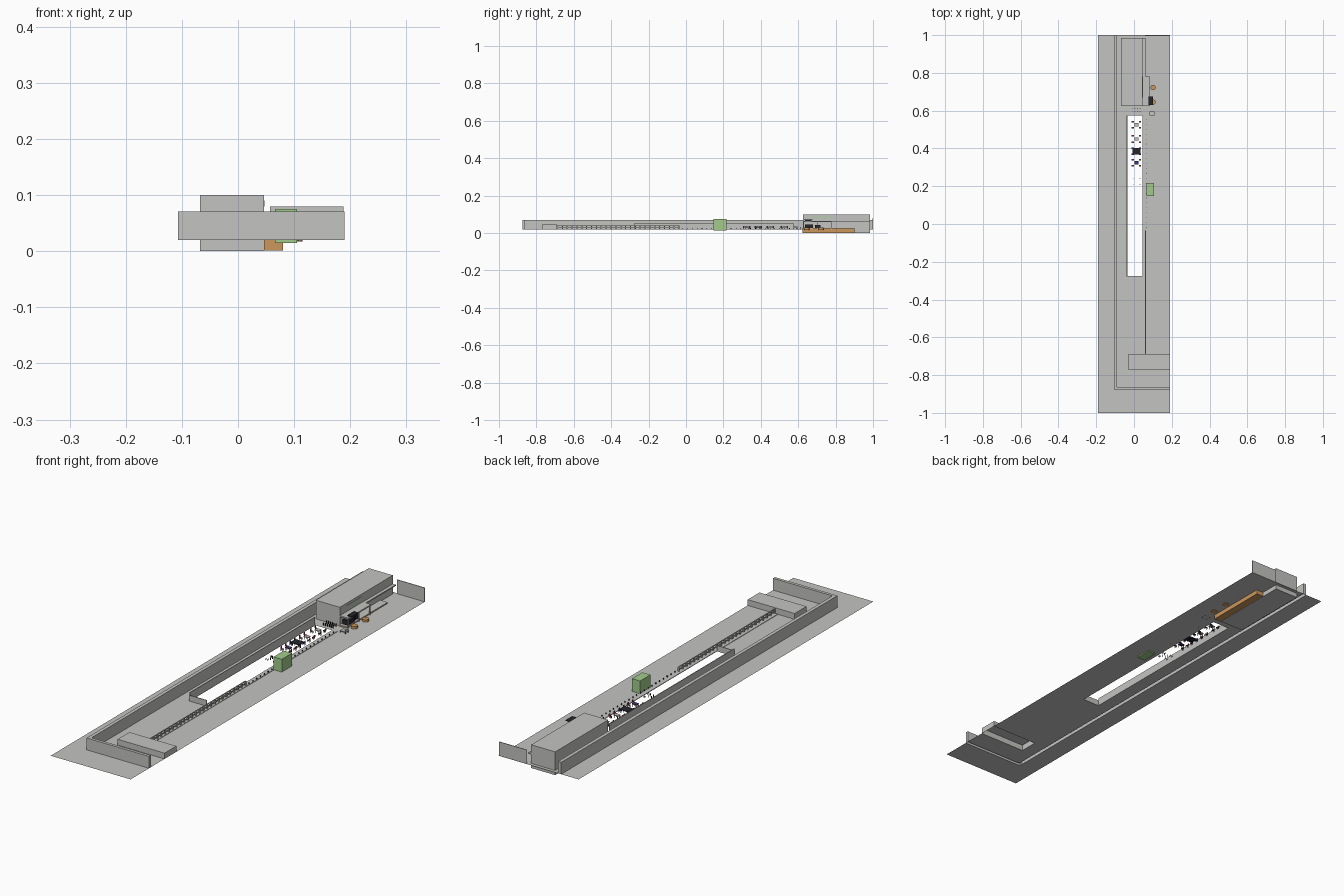
import bpy, bmesh, math

if "Cube" in bpy.data.objects:
    bpy.data.objects.remove(bpy.data.objects["Cube"])

def mat(name, r, g, b):
    m = bpy.data.materials.new(name)
    m.diffuse_color = (r, g, b, 1)
    m.use_nodes = True
    m.node_tree.nodes["Principled BSDF"].inputs["Base Color"].default_value = m.diffuse_color
    return m

GREY = mat("concrete_grey", .55, .55, .54)
GREEN = mat("kiosk_green", .36, .60, .26)
PALE = mat("pale_green", .48, .60, .42)
ORANGE = mat("timber_orange", .60, .31, .11)
BLACK = mat("black", .02, .02, .025)
NAVY = mat("navy", .04, .04, .22)
RED = mat("red", .40, .06, .06)
BROWN = mat("brown", .20, .10, .05)

def finish(name, bm, m):
    me = bpy.data.meshes.new(name)
    bm.to_mesh(me)
    bm.free()
    me.materials.append(m)
    ob = bpy.data.objects.new(name, me)
    bpy.context.collection.objects.link(ob)
    return ob

def add_box(bm, x0, x1, y0, y1, z0, z1, open_bottom=False):
    vs = bmesh.ops.create_cube(bm, size=1)["verts"]
    for v in vs:
        v.co = ((x0 + x1) / 2 + v.co.x * (x1 - x0),
                (y0 + y1) / 2 + v.co.y * (y1 - y0),
                (z0 + z1) / 2 + v.co.z * (z1 - z0))
    if open_bottom:
        low = [f for f in {f for v in vs for f in v.link_faces}
               if all(abs(v.co.z - z0) < 1e-6 for v in f.verts)]
        bmesh.ops.delete(bm, geom=low, context='FACES_ONLY')

def boxes(name, m, *dims, open_bottom=False):
    bm = bmesh.new()
    for d in dims:
        add_box(bm, *d, open_bottom=open_bottom)
    return finish(name, bm, m)

G = .02  # ground level

# Ground sheet, cut open under the pit, the hollow walls and the platform
holes = [(-.035, .045, -.275, .575), (-.107, -.092, -.875, 1),
         (-.107, .19, -.875, -.862), (-.033, .19, -.77, -.69)]
xs = sorted({-.19, .19} | {h[i] for h in holes for i in (0, 1)})
ys = sorted({-1, 1} | {h[i] for h in holes for i in (2, 3)})
bm = bmesh.new()
grid = [[bm.verts.new((x, y, G)) for y in ys] for x in xs]
for i in range(len(xs) - 1):
    for j in range(len(ys) - 1):
        cx, cy = (xs[i] + xs[i + 1]) / 2, (ys[j] + ys[j + 1]) / 2
        if not any(a < cx < b and c < cy < d for a, b, c, d in holes):
            bm.faces.new((grid[i][j], grid[i + 1][j], grid[i + 1][j + 1], grid[i][j + 1]))
bmesh.ops.dissolve_limit(bm, angle_limit=.01, verts=bm.verts[:], edges=bm.edges[:])
finish("ground", bm, GREY)

# Hollow perimeter wall in an L, raised platform, back fence
boxes("perimeter_wall", GREY, (-.107, -.092, -.862, 1, G, .071),
      (-.107, .19, -.875, -.862, G, .071), open_bottom=True)
boxes("front_platform", GREY, (-.033, .19, -.77, -.69, G, .045), open_bottom=True)
boxes("back_fence", GREY, (.057, .188, .996, .999, G, .08))

# Parapet around the open pit
boxes("pit_parapet", GREY, (-.039, -.036, -.275, .575, G, .055),
      (-.039, .045, -.278, -.275, G, .045))

# Side walkway with a ladder-like railing and a row of bollards
boxes("walkway", GREY, (.046, .069, -.69, .575, G, G + .002))
rail = [(.059, .063, -.69, -.04, z, z + .003) for z in (.028, .038)]
rail += [(.058, .064, -.69 + k * .026, -.684 + k * .026, G, .04) for k in range(26)]
boxes("walkway_railing", GREY, *rail)
boxes("bollards", BLACK, *[(.064, .067, -.02 + k * .026, -.017 + k * .026, G, .028)
                           for k in range(23)])

# Main building with side wing and terrace roof
boxes("main_building", GREY, (-.068, .046, .625, .985, 0, .1))
boxes("side_eave", GREY, (.046, .06, .775, .985, .058, .063))
boxes("terrace_roof", GREY, (.046, .086, .625, .78, .058, .064))
boxes("terrace_posts", GREY, *[(.081, .085, y, y + .004, G, .058) for y in (.627, .7, .774)])
boxes("terrace_canopy", BLACK, (.078, .1, .63, .675, .07, .073),
      (.08, .083, .635, .67, .063, .07))
boxes("terrace_counter", BLACK, (.052, .078, .635, .68, .025, .045),
      (.052, .072, .69, .72, .025, .043))
boxes("timber_base", ORANGE, (.046, .08, .622, .9, .001, .024))
boxes("terrace_floor", GREY, (.046, .081, .622, .9, .024, .026))
boxes("green_window_band", PALE, (.046, .047, .67, .78, .08, .09))

# Green kiosk
boxes("green_kiosk", GREEN, (.066, .105, .147, .217, .015, .075))

# Round tables outside the terrace
for k, y in enumerate((.645, .722)):
    bm = bmesh.new()
    bmesh.ops.create_cone(bm, cap_ends=True, segments=16, radius1=.014, radius2=.014, depth=.013)
    bmesh.ops.translate(bm, verts=bm.verts[:], vec=(.101, y, .0235))
    finish("round_table_%d" % (k + 1), bm, ORANGE)

# Bench beside the walkway
boxes("bench", GREY, (.082, .108, .575, .595, .026, .03), (.105, .108, .575, .595, .03, .036))
boxes("bench_legs", BLACK, *[(x, x + .002, y, y + .002, .018, .026)
                             for x in (.082, .106) for y in (.575, .593)])

# Table sets standing along the pit
def table_set(name, y, top, seat, solid=False):
    cx = .013
    if top:
        h = .022 if solid else .011
        boxes(name + "_table", top, (cx - h, cx + h, y - h * .8, y + h * .8, .031, .034))
    legs, seats = [], []
    for sx in (-1, 1):
        for sy in (-1, 1):
            px, py = cx + sx * .019, y + sy * .016
            seats += [(px - .005, px + .005, py - .004, py + .004, .027, .029),
                      (px + sx * .005 - .001, px + sx * .005 + .001, py - .004, py + .004, .029, .038)]
            legs += [(px + a, px + a + .0015, py + b, py + b + .0015, G, .027)
                     for a in (-.005, .0035) for b in (-.004, .0025)]
            legs.append((cx + sx * .008 - .001, cx + sx * .008 + .001,
                         y + sy * .007 - .001, y + sy * .007 + .001, G, .031))
    boxes(name + "_legs", BLACK, *legs)
    if seat:
        boxes(name + "_chairs", seat, *seats)

table_set("set_one", .525, GREY, BROWN)
table_set("set_two", .45, GREY, RED)
table_set("set_three", .385, BLACK, NAVY, solid=True)
table_set("set_four", .325, NAVY, RED)
table_set("set_five", .22, None, None)
boxes("entrance_posts", BLACK, *[(-.01 + k * .009, -.007 + k * .009, y, y + .003, G, .032)
                                 for k in range(6) for y in (.592, .612)])
